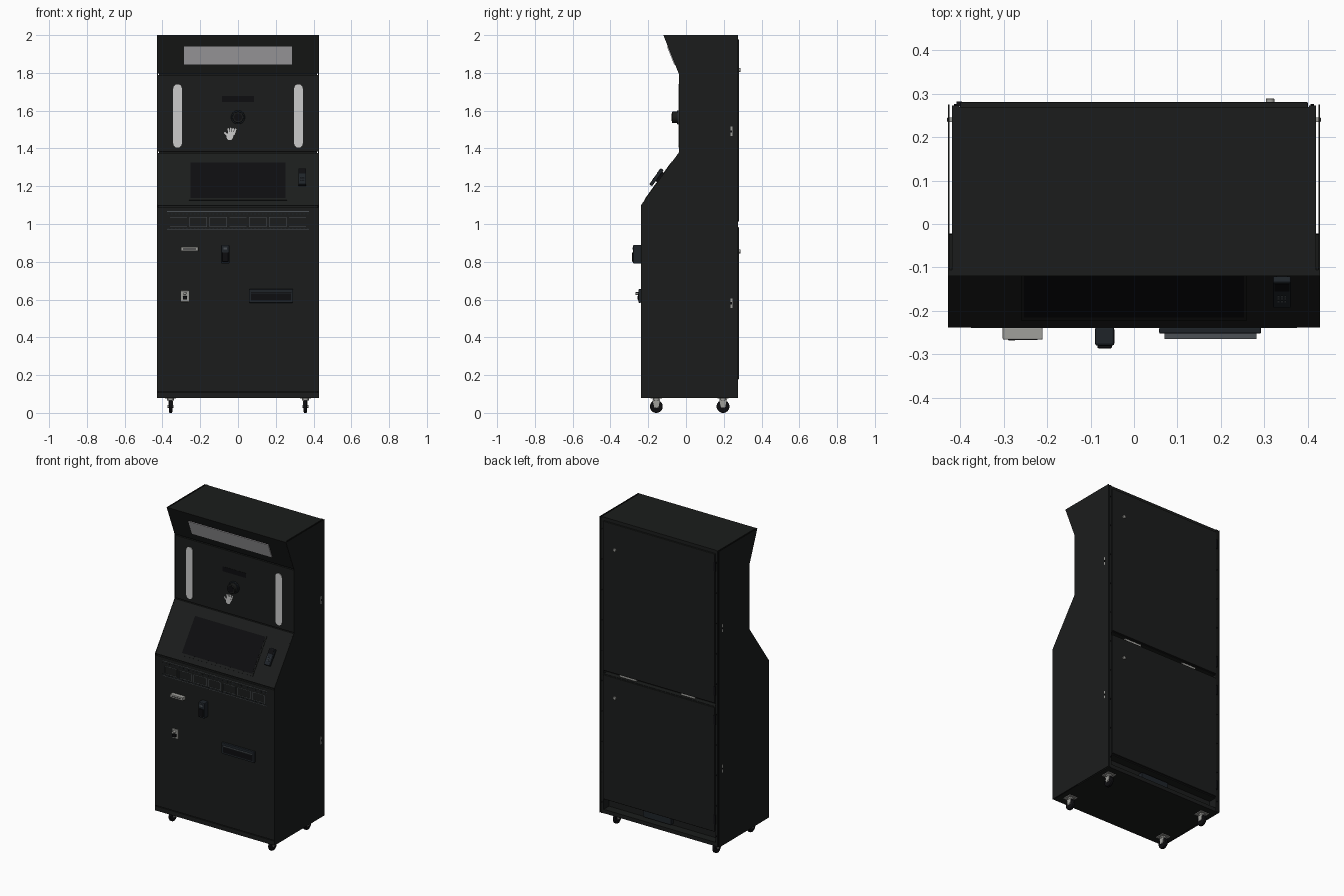
import bpy, bmesh
from math import radians, atan2, pi, sin, cos
from mathutils import Matrix, Vector

if "Cube" in bpy.data.objects:
    bpy.data.objects.remove(bpy.data.objects["Cube"])


def material(name, r, g, b):
    m = bpy.data.materials.new(name)
    m.diffuse_color = (r, g, b, 1)
    m.use_nodes = True
    m.node_tree.nodes["Principled BSDF"].inputs["Base Color"].default_value = m.diffuse_color
    return m


BLACK = material("black_metal", .011, .012, .0115)
DARK = material("deep_black", .004, .004, .005)
SLATE = material("slate_plastic", .013, .017, .022)
LINE = material("print_grey", .07, .08, .09)
WHITE = material("light_diffuser", .75, .75, .77)
PANEL = material("header_glass", .48, .47, .49)
STEEL = material("steel", .35, .35, .33)


def finish(bm, name, mat, bevel=0, smooth=False):
    bmesh.ops.recalc_face_normals(bm, faces=bm.faces)
    me = bpy.data.meshes.new(name)
    bm.to_mesh(me)
    bm.free()
    ob = bpy.data.objects.new(name, me)
    bpy.context.collection.objects.link(ob)
    me.materials.append(mat)
    if bevel:
        mod = ob.modifiers.new("bevel", "BEVEL")
        mod.width, mod.segments = bevel, 2
    if smooth:
        bpy.context.view_layer.objects.active = ob
        ob.select_set(True)
        bpy.ops.object.shade_smooth_by_angle(angle=radians(35))
        ob.select_set(False)
    return ob


def boxes(name, items, mat, bevel=0, tilt=0):
    """One object from several (centre, size) boxes, each tilted about x."""
    bm = bmesh.new()
    for c, s in items:
        m = Matrix.Translation(c) @ Matrix.Rotation(tilt, 4, 'X') @ Matrix.Diagonal((*s, 1))
        bmesh.ops.create_cube(bm, size=1, matrix=m)
    return finish(bm, name, mat, bevel)


def box(name, x, y, z, mat, bevel=0):
    """Box from (min, max) ranges."""
    r = (x, y, z)
    c = [(a + b) / 2 for a, b in r]
    return boxes(name, [(c, [abs(b - a) for a, b in r])], mat, bevel)


def prism(name, pts, x0, x1, mat):
    """Extrude a (y, z) profile along x."""
    bm = bmesh.new()
    f = bm.faces.new([bm.verts.new((x0, y, z)) for y, z in pts])
    g = bmesh.ops.extrude_face_region(bm, geom=[f])["geom"]
    bmesh.ops.translate(bm, vec=(x1 - x0, 0, 0), verts=[v for v in g if isinstance(v, bmesh.types.BMVert)])
    return finish(bm, name, mat)


def cyl(name, c, r, depth, axis, mat, bevel=0, seg=32, r2=None):
    rot = {'X': Matrix.Rotation(pi / 2, 4, 'Y'), 'Y': Matrix.Rotation(pi / 2, 4, 'X'), 'Z': Matrix()}[axis]
    bm = bmesh.new()
    bmesh.ops.create_cone(bm, cap_ends=True, segments=seg, radius1=r, radius2=r if r2 is None else r2,
                          depth=depth, matrix=Matrix.Translation(c) @ rot)
    return finish(bm, name, mat, bevel, True)


def capsules(name, items, y0, y1, mat):
    """Flat rounded bars in the xz plane: (x, z, half length, radius, angle)."""
    bm = bmesh.new()
    for x, z, h, r, a in items:
        pts = []
        for end in (0, 1):
            for i in range(9):
                t = end * pi + i * pi / 8
                u, w = r * cos(t), r * sin(t) + (h if end == 0 else -h)
                pts.append((x + u * cos(a) - w * sin(a), z + u * sin(a) + w * cos(a)))
        f = bm.faces.new([bm.verts.new((u, y1, w)) for u, w in pts])
        g = bmesh.ops.extrude_face_region(bm, geom=[f])["geom"]
        bmesh.ops.translate(bm, vec=(0, y0 - y1, 0), verts=[v for v in g if isinstance(v, bmesh.types.BMVert)])
    return finish(bm, name, mat)


# Cabinet core, with rear notches between and below the doors
front = [(-.238, .08), (-.238, 1.10), (-.037, 1.38), (-.037, 1.792), (-.12, 2.0)]
core = [(y + .013, z) for y, z in front]
rear = [(.269, 2.0), (.269, 1.01), (.235, 1.01), (.235, .985), (.269, .985),
        (.269, .172), (.215, .172), (.215, .105), (.269, .105), (.269, .08)]
prism("cabinet_core", core + rear, -.418, .418, BLACK)

# Side plates, stood off the core by a narrow gap
for s in (-1, 1):
    prism("side_plate", front + [(.275, 2.0), (.275, .08)], s * .4245, s * .428, BLACK)
    box("rear_stile", (s * .402, s * .418), (.21, .273), (.08, 2.0), BLACK)
    box("front_return", (s * .417, s * .4246), (-.225, -.022), (.08, 1.1), DARK)
    boxes("side_latch", [((s * .421, .24, z), (.016, .01, .05)) for z in (1.49, .58)], STEEL)
    boxes("side_fixing", [((s * .428, .24, z), (.004, .008, .012)) for z in (1.49, .58)], DARK)
    for i in range(10):
        cyl("stile_screw", (s * .41, .274, .15 + i * .197), .004, .004, 'Y', DARK, seg=10)

# Front skin panels separated by seams
for name, a, b in [("front_skirt", (-.238, .08), (-.238, .108)),
                   ("lower_front_panel", (-.238, .113), (-.238, 1.087)),
                   ("console_panel", (-.238, 1.098), (-.0385, 1.377)),
                   ("camera_panel", (-.037, 1.383), (-.037, 1.788)),
                   ("header_panel", (-.0385, 1.796), (-.12, 2.0))]:
    prism(name, [a, b, (b[0] + .014, b[1]), (a[0] + .014, a[1])], -.424, .424, BLACK)

# Header window
tilt_h = atan2(.083, .208)
boxes("header_window", [((0, -.0775, 1.8925), (.574, .008, .1025))], PANEL, 0, tilt_h)

# Camera panel: light bars, label plate, lens
capsules("light_bars", [(s * .32, 1.572, .145, .023, 0) for s in (-1, 1)], -.041, -.036, WHITE)
box("label_plate", (-.085, .085), (-.0385, -.036), (1.646, 1.677), DARK)
cyl("lens_ring", (0, -.042, 1.565), .037, .012, 'Y', SLATE, .002)
cyl("lens_barrel", (0, -.056, 1.565), .030, .036, 'Y', BLACK, .003)
cyl("lens_glass", (0, -.0745, 1.565), .021, .003, 'Y', DARK)
# Hand pictogram
hand = [(-.042, 1.466, .006, .017, -.3)]
hand += [(-.049 + i * .0105, 1.492 - .0025 * abs(i - 1.2), .014, .0045, .15 - i * .16) for i in range(4)]
hand += [(-.062, 1.474, .011, .0045, .7)]
capsules("hand_pictogram", hand, -.0385, -.036, WHITE)

# Console: screen and payment terminal on the slope
tilt = -atan2(.201, .28)
n = Vector((0, -cos(tilt), -sin(tilt)))


def slope(x, z, out):
    return Vector((x, -.238 + (z - 1.10) * .201 / .28, z)) + n * out


boxes("screen_bezel", [(slope(0, 1.2275, 0), (.52, .004, .252))], BLACK, 0, tilt)
boxes("screen", [(slope(0, 1.2305, .001), (.505, .004, .232))], DARK, 0, tilt)
boxes("terminal_stand", [(slope(.34, 1.245, .006), (.025, .02, .06))], DARK, 0, tilt)
boxes("payment_terminal", [(slope(.34, 1.236, .020), (.042, .018, .105))], SLATE, .004, tilt)
boxes("terminal_screen", [(slope(.34, 1.262, .0295), (.034, .002, .03))], DARK, 0, tilt)
boxes("terminal_keys", [(slope(.332 + i * .008, 1.216 + j * .008, .0295), (.004, .002, .004))
                        for i in range(3) for j in range(3)], LINE, 0, tilt)

# Film strip graphic: long edges, seven frames, perforations
yf = -.2385
strip = [((0, yf, z), (.75, .002, .003)) for z in (1.066, .970)]
holes = []
for i in range(7):
    x = (i - 3) * .105
    strip += [((x, yf, z), (.092, .002, .0025)) for z in (1.035, .985)]
    strip += [((x + s * .045, yf, 1.01), (.0025, .002, .05)) for s in (-1, 1)]
for i in range(38):
    holes += [((-.37 + i * .02, yf, z), (.008, .002, .006)) for z in (1.052, .977)]
boxes("film_strip", strip, LINE)
boxes("film_perforations", holes, SLATE)

# Card slot
box("card_slot", (-.302, -.21), (-.266, -.237), (.856, .878), STEEL, .003)
box("card_slot_mouth", (-.29, -.222), (-.2668, -.265), (.865, .869), DARK)
# Bill reader
box("bill_reader", (-.09, -.045), (-.28, -.237), (.79, .89), SLATE, .006)
box("bill_reader_lip", (-.084, -.051), (-.286, -.275), (.80, .85), DARK, .003)
box("bill_reader_window", (-.078, -.057), (-.282, -.278), (.864, .876), LINE)
# Coin unit
box("coin_plate", (-.302, -.26), (-.243, -.237), (.588, .647), STEEL, .002)
box("coin_hopper", (-.292, -.27), (-.258, -.24), (.60, .618), DARK, .002)
cyl("coin_button", (-.281, -.255, .633), .008, .026, 'Y', STEEL, .001, 20)
# Print tray
box("print_tray_frame", (.058, .292), (-.252, -.237), (.583, .655), SLATE, .003)
box("print_tray_recess", (.07, .28), (-.2535, -.25), (.594, .632), DARK)
box("print_tray_flap", (.07, .282), (-.264, -.25), (.634, .639), LINE)

# Rear doors with locks and the service details in the gaps
for z0, z1, lock in ((1.012, 1.978, 1.815), (.178, .983, .855)):
    box("rear_door", (-.40, .40), (.265, .28), (z0, z1), BLACK, .002)
    cyl("door_lock", (.313, .283, lock), .010, .010, 'Y', STEEL, .001, 20)
    for z in (z0 + .08, z1 - .08):
        box("door_hinge", (-.408, -.396), (.27, .2815), (z - .03, z + .03), DARK)
boxes("gap_catches", [((.23, .26, .9985), (.12, .012, .012)), ((-.2, .26, .9985), (.1, .012, .012))], STEEL)
box("power_inlet", (-.06, .14), (.21, .24), (.115, .16), SLATE, .002)

# Four casters
for sx in (-1, 1):
    for y in (-.157, .196):
        x = sx * .357
        box("caster_plate", (x - .03, x + .03), (y - .03, y + .03), (.075, .081), STEEL)
        cyl("caster_swivel", (x, y, .072), .018, .012, 'Z', STEEL, .001, 24)
        for s in (-1, 1):
            prism("caster_fork", [(y - .02, .07), (y + .02, .07), (y + .011, .028), (y - .011, .028)],
                  x + s * .0105, x + s * .0135, STEEL)
        cyl("caster_wheel", (x, y, .034), .034, .018, 'X', DARK, .004)
        cyl("caster_axle", (x, y, .034), .007, .032, 'X', STEEL, 0, 16)
